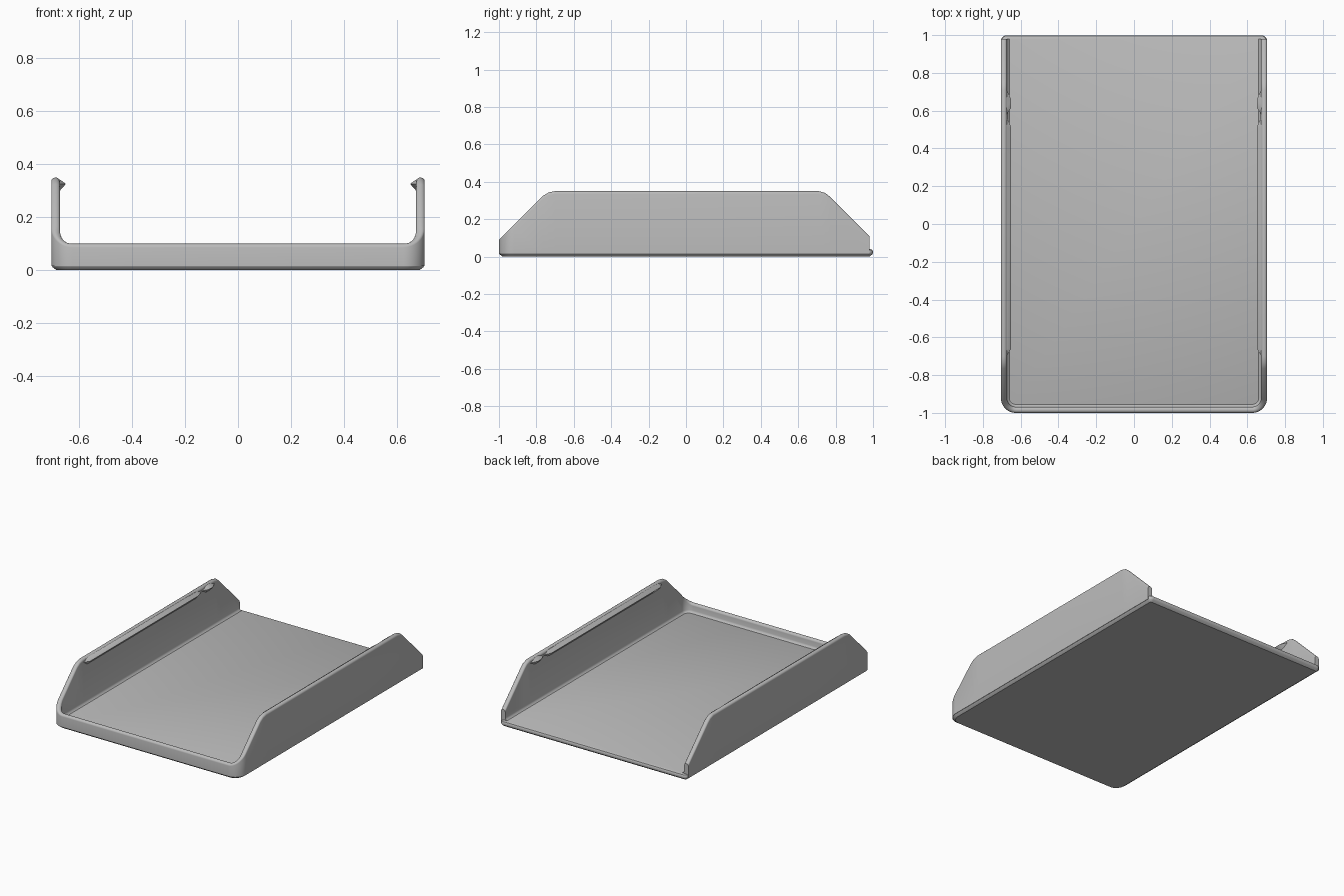
import bpy, bmesh, math

cube = bpy.data.objects.get("Cube")
if cube:
    bpy.data.objects.remove(cube, do_unlink=True)

HALF_W, FRONT_R, BACK_R = 0.705, 0.08, 0.03

grey = bpy.data.materials.new("plain grey")
grey.use_nodes = True
colour = (0.5, 0.5, 0.5, 1)
grey.diffuse_color = colour
grey.node_tree.nodes["Principled BSDF"].inputs["Base Color"].default_value = colour


def loft(name, rings):
    """Skin closed rings in sequence and cap both ends."""
    bm = bmesh.new()
    loops = [[bm.verts.new(p) for p in ring] for ring in rings]
    for a, b in zip(loops, loops[1:]):
        for i in range(len(a)):
            j = (i + 1) % len(a)
            bm.faces.new((a[i], a[j], b[j], b[i]))
    bm.faces.new(loops[0])
    bm.faces.new(loops[-1])
    bmesh.ops.recalc_face_normals(bm, faces=bm.faces)
    mesh = bpy.data.meshes.new(name)
    bm.to_mesh(mesh)
    bm.free()
    mesh.materials.append(grey)
    obj = bpy.data.objects.new(name, mesh)
    bpy.context.collection.objects.link(obj)
    bpy.ops.object.select_all(action='DESELECT')
    obj.select_set(True)
    bpy.context.view_layer.objects.active = obj
    bpy.ops.object.shade_smooth_by_angle(angle=math.radians(35))
    return obj


def plate_outline(inset, z, steps=8):
    """Rounded rectangle, wider radius on the front corners."""
    pts = []
    for sx, sy, start in ((1, 1, 0), (-1, 1, 90), (-1, -1, 180), (1, -1, 270)):
        r = BACK_R if sy > 0 else FRONT_R
        cx, cy = sx * (HALF_W - r), sy * (1 - r)
        for i in range(steps + 1):
            a = math.radians(start + 90 * i / steps)
            pts.append((cx + (r - inset) * math.cos(a),
                        cy + (r - inset) * math.sin(a), z))
    return pts


# Floor plate with chamfered underside and rounded rear edge
loft("floor_plate", [plate_outline(d, z) for d, z in (
    (0.02, 0), (0.004, 0.012), (0.001, 0.018), (0.001, 0.028),
    (0.005, 0.036), (0.014, 0.04))])

# Wall path: position, inward direction and rim height along the left half
side = [(0.98, 0.11), (0.77, 0.32), (0.745, 0.34), (0.71, 0.35),
        (-0.70, 0.35), (-0.735, 0.343), (-0.765, 0.325)]
path = [(HALF_W, y, -1, 0, h) for y, h in side]
for i in range(13):
    a = math.radians(90 * i / 12)
    c, s = math.cos(a), math.sin(a)
    path.append((HALF_W - FRONT_R + FRONT_R * c, -1 + FRONT_R - FRONT_R * s,
                 -c, s, 0.1 + 0.07 * (1 - s)))
path += [(-x, y, -nx, ny, h) for x, y, nx, ny, h in reversed(path)]


def wall_section(x, y, nx, ny, h):
    """Wall profile with a rounded rim and a small fillet at the floor."""
    rim = [(0.016 - 0.016 * math.cos(math.pi * k / 8),
            h - 0.014 + 0.014 * math.sin(math.pi * k / 8)) for k in range(9)]
    profile = [(0, 0.015)] + rim + [(0.032, 0.056), (0.036, 0.046),
                                    (0.046, 0.039), (0.05, 0.015)]
    return [(x + nx * d, y + ny * d, z) for d, z in profile]


loft("side_walls_and_front_lip", [wall_section(*p) for p in path])

# Snap ridges inside the top of each wall, with a dip near the back
ridge = [(-0.70, 0), (-0.66, 0.025), (0.51, 0.025), (0.53, 0.018), (0.55, 0.008),
         (0.57, 0.004), (0.59, 0.008), (0.615, 0.024), (0.66, 0.025), (0.71, 0)]
for name, s in (("left_snap_ridge", 1), ("right_snap_ridge", -1)):
    loft(name, [[(s * 0.685, y, 0.326 + d * 0.7), (s * 0.674, y, 0.326 + d * 0.7),
                 (s * (0.675 - d), y, 0.326), (s * 0.674, y, 0.324 - d),
                 (s * 0.685, y, 0.324 - d)] for y, d in ridge])
